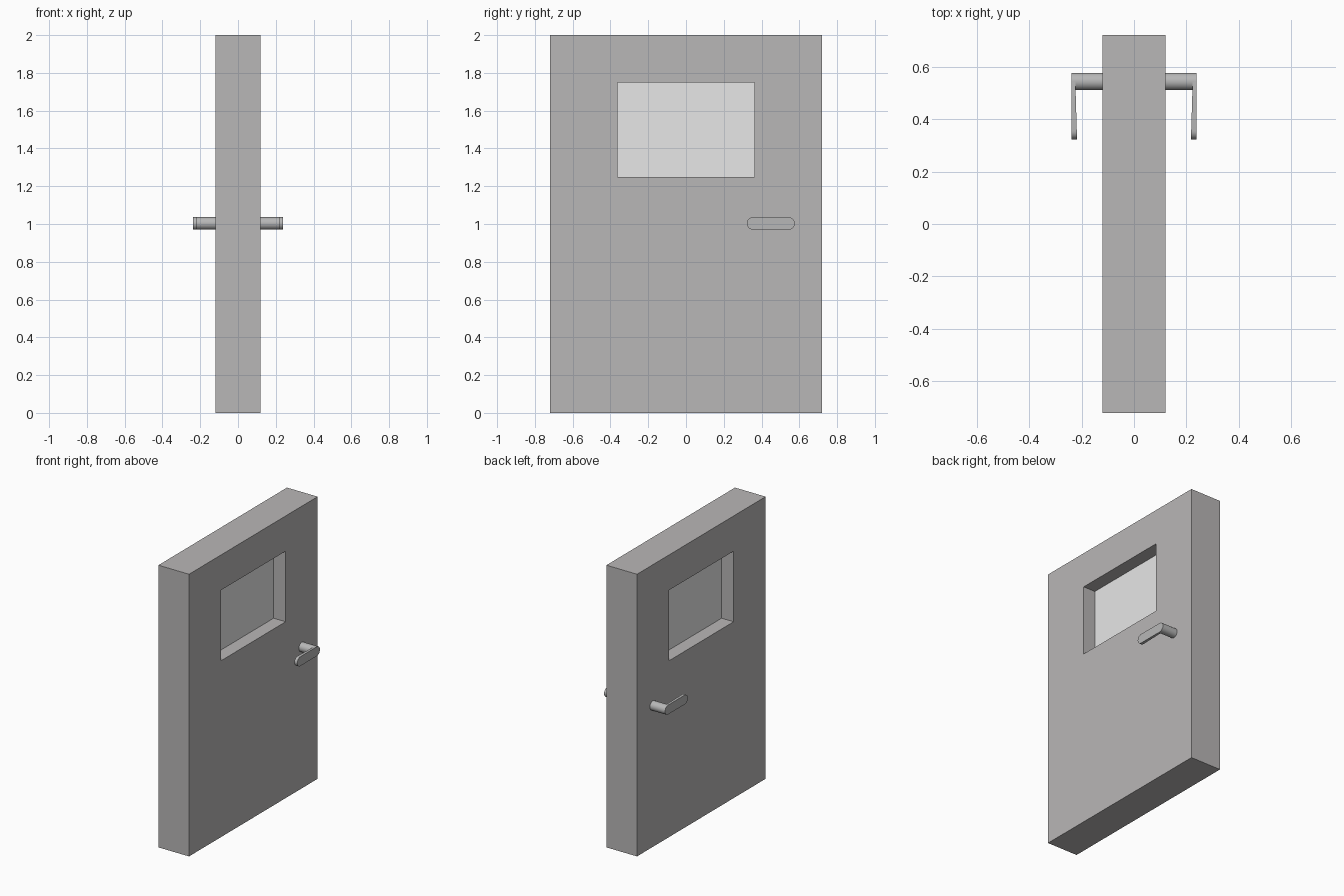
import bpy, bmesh, math

if "Cube" in bpy.data.objects:
    bpy.data.objects.remove(bpy.data.objects["Cube"])


def material(name, rgb):
    m = bpy.data.materials.new(name)
    m.diffuse_color = (*rgb, 1)
    m.use_nodes = True
    m.node_tree.nodes["Principled BSDF"].inputs["Base Color"].default_value = m.diffuse_color
    return m


DOOR = material("door_grey", (0.485, 0.472, 0.472))
GLASS = material("pale_glass", (0.80, 0.80, 0.80))
METAL = material("handle_grey", (0.475, 0.475, 0.475))


def finish(name, bm, mat, smooth=False):
    bmesh.ops.recalc_face_normals(bm, faces=bm.faces)
    me = bpy.data.meshes.new(name)
    bm.to_mesh(me)
    bm.free()
    me.materials.append(mat)
    ob = bpy.data.objects.new(name, me)
    bpy.context.collection.objects.link(ob)
    if smooth:
        bpy.ops.object.select_all(action='DESELECT')
        bpy.context.view_layer.objects.active = ob
        ob.select_set(True)
        bpy.ops.object.shade_smooth_by_angle(angle=math.radians(40))
    return ob


def prism(bm, outline, inner, outer):
    """Extrude a (y, z) outline along x; inner and outer give x from y."""
    a = [bm.verts.new((inner(y), y, z)) for y, z in outline]
    b = [bm.verts.new((outer(y), y, z)) for y, z in outline]
    n = len(outline)
    bm.faces.new(a)
    bm.faces.new(b)
    for i in range(n):
        j = (i + 1) % n
        bm.faces.new((a[i], a[j], b[j], b[i]))


def rect(y, z0, z1):
    return [(-y, z0), (y, z0), (y, z1), (-y, z1)]


# Door slab with a through opening for the window
T = 0.12
bm = bmesh.new()
loops = [[bm.verts.new((x, y, z)) for y, z in r]
         for r in (rect(0.72, 0, 2), rect(0.362, 1.25, 1.75)) for x in (-T, T)]
out_l, out_r, in_l, in_r = loops
for p, q in ((out_l, out_r), (out_r, in_r), (in_r, in_l), (in_l, out_l)):
    for i in range(4):
        j = (i + 1) % 4
        bm.faces.new((p[i], p[j], q[j], q[i]))
finish("door_slab", bm, DOOR)

# Window pane set back from both faces
bm = bmesh.new()
prism(bm, rect(0.362, 1.25, 1.75), lambda y: -0.026, lambda y: 0.026)
finish("window_pane", bm, GLASS)

# Lever handles, one on each side
R, CZ, Y0, Y1 = 0.033, 1.003, 0.355, 0.543


def arc(cy, start, sweep, n):
    return [(cy + R * math.cos(start + sweep * i / n),
             CZ + R * math.sin(start + sweep * i / n)) for i in range(n + 1)]


circle = arc(Y1, 0, 2 * math.pi, 32)[:-1]
capsule = arc(Y1, -math.pi / 2, math.pi, 16) + arc(Y0, math.pi / 2, math.pi, 16)
for side, s in (("right", 1), ("left", -1)):
    bm = bmesh.new()
    prism(bm, circle, lambda y: s * 0.11, lambda y: s * 0.23)
    finish(f"handle_spindle_{side}", bm, METAL, True)
    bm = bmesh.new()
    prism(bm, capsule, lambda y: s * (0.217 + 0.03 * (y - 0.32)), lambda y: s * 0.239)
    finish(f"handle_lever_{side}", bm, METAL, True)
